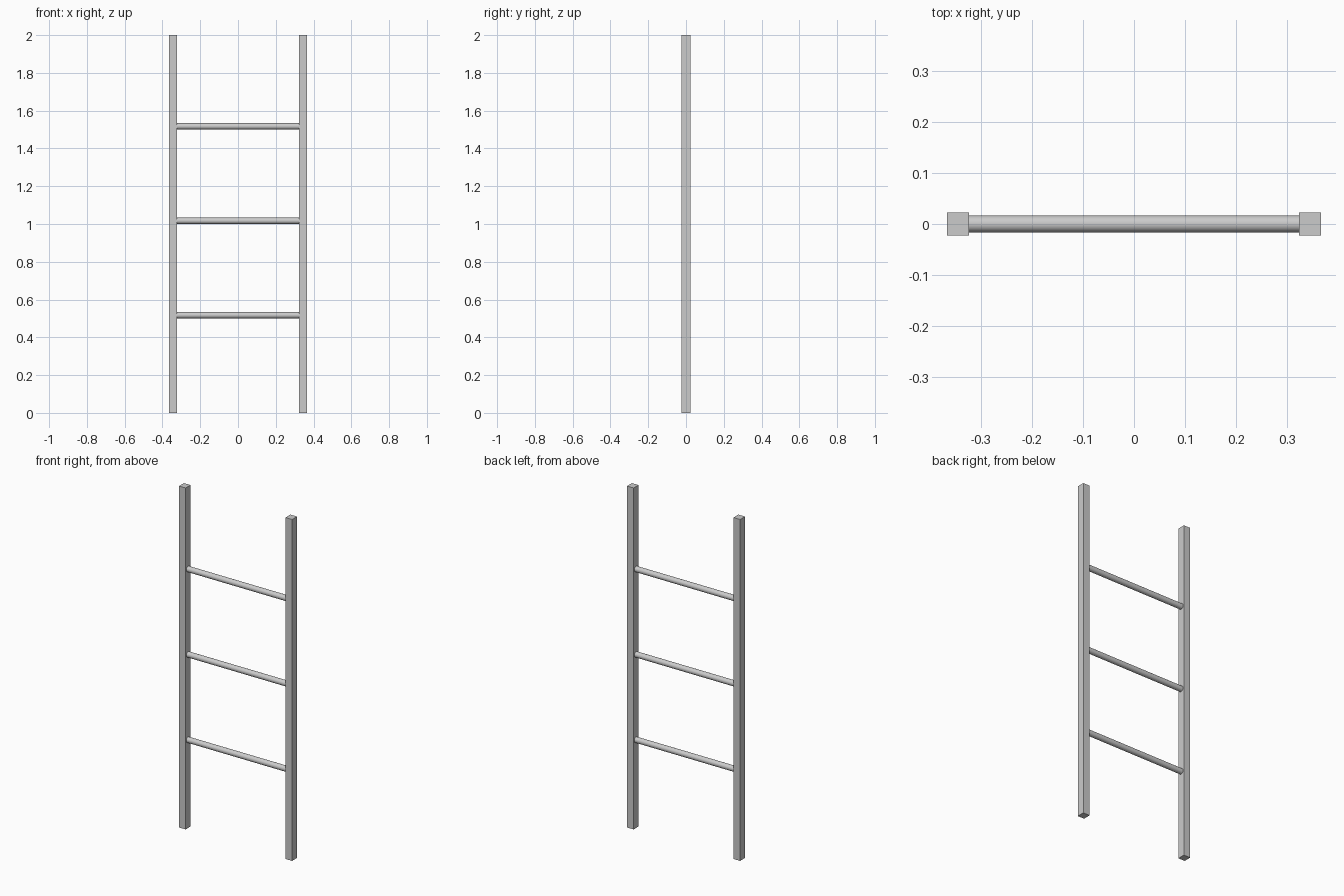
import bpy
import math

if "Cube" in bpy.data.objects:
    bpy.data.objects.remove(bpy.data.objects["Cube"])

HEIGHT = 2.0
RAIL_X, RAIL_W, RAIL_D = 0.345, 0.043, 0.045
RUNG_R = 0.0165
RUNG_HEIGHTS = (0.517, 1.017, 1.517)


def add_rail(name, x):
    bpy.ops.mesh.primitive_cube_add(size=1, location=(x, 0, HEIGHT / 2))
    rail = bpy.context.object
    rail.name = name
    rail.scale = (RAIL_W, RAIL_D, HEIGHT)
    bpy.ops.object.transform_apply(location=False, rotation=False, scale=True)


def add_rung(name, z):
    # Ends seat slightly inside the rails
    length = 2 * RAIL_X - RAIL_W + 0.01
    bpy.ops.mesh.primitive_cylinder_add(
        vertices=32, radius=RUNG_R, depth=length,
        location=(0, 0, z), rotation=(0, math.pi / 2, 0))
    bpy.context.object.name = name
    bpy.ops.object.shade_smooth_by_angle()


# Square side rails
add_rail("left_rail", -RAIL_X)
add_rail("right_rail", RAIL_X)

# Round rungs
for i, z in enumerate(RUNG_HEIGHTS, 1):
    add_rung(f"rung_{i}", z)
